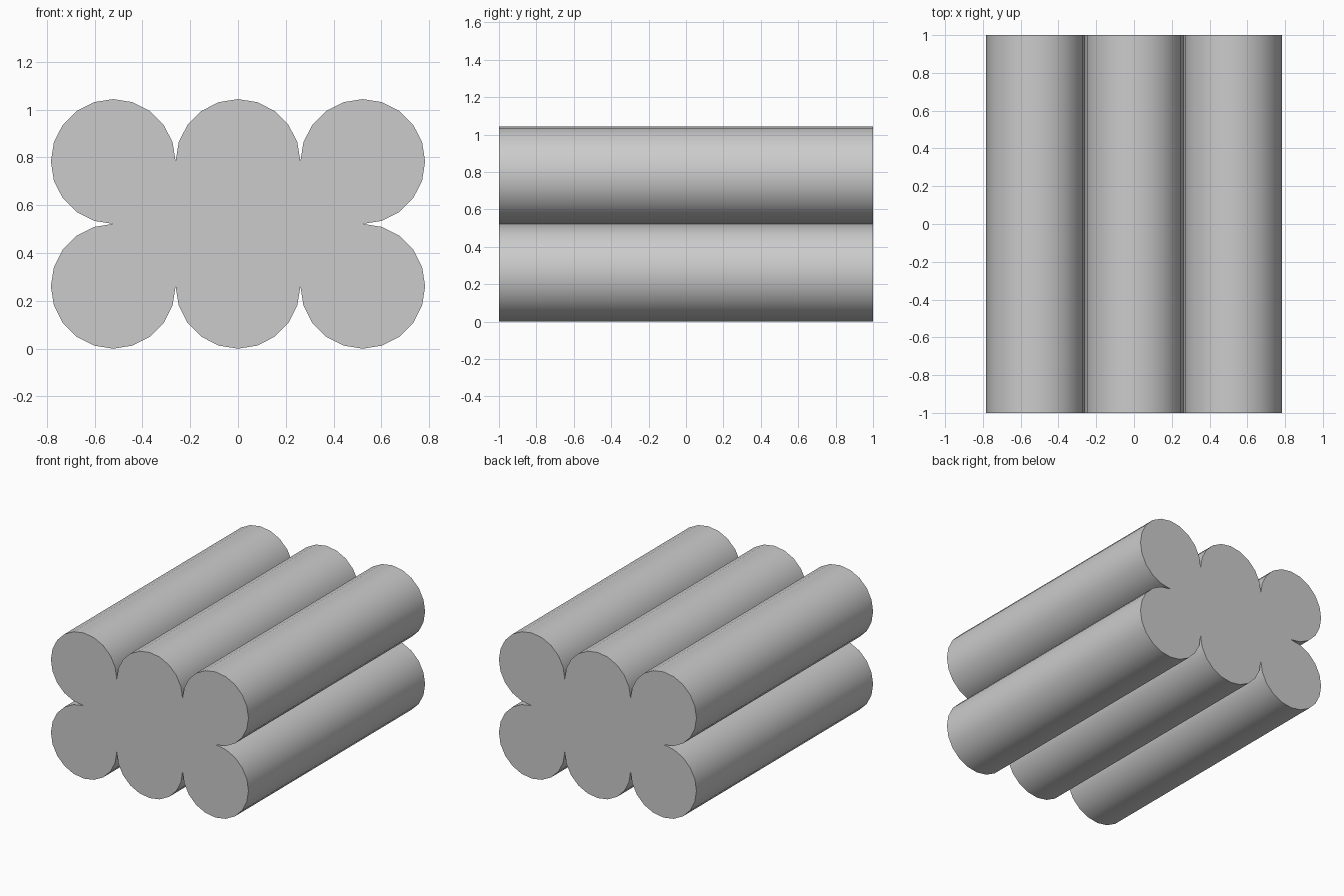
import bpy
import bmesh
from math import sin, cos, radians

# Remove the default cube
cube = bpy.data.objects.get("Cube")
if cube:
    bpy.data.objects.remove(cube, do_unlink=True)

R = 0.261        # tube radius
LENGTH = 2.0
STEP = 18        # degrees per facet, twenty sides per tube

grey = bpy.data.materials.new("plain grey")
grey.use_nodes = True
colour = (0.6, 0.6, 0.6, 1)
grey.diffuse_color = colour
grey.node_tree.nodes["Principled BSDF"].inputs["Base Color"].default_value = colour


def arc(cx, cz, start, end):
    """Points along an arc, leaving out the last one, shared with the next arc."""
    return [(cx + R * cos(radians(a)), cz + R * sin(radians(a)))
            for a in range(start, end, STEP)]


# Outline of six touching tubes, counter-clockwise from the lower left
low, high, side = R, 3 * R, 2 * R
outline = (arc(-side, low, 90, 360) + arc(0, low, 180, 360)
           + arc(side, low, 180, 450) + arc(side, high, 270, 540)
           + arc(0, high, 0, 180) + arc(-side, high, 0, 270))

# Extrude the outline from front to back
bm = bmesh.new()
front = bm.faces.new([bm.verts.new((x, -LENGTH / 2, z)) for x, z in outline])
back = bmesh.ops.extrude_face_region(bm, geom=[front], use_keep_orig=True)
bmesh.ops.translate(bm, vec=(0, LENGTH, 0),
                    verts=[v for v in back["geom"] if isinstance(v, bmesh.types.BMVert)])
bmesh.ops.recalc_face_normals(bm, faces=bm.faces)
mesh = bpy.data.meshes.new("tube_bundle")
bm.to_mesh(mesh)
bm.free()
mesh.materials.append(grey)
bundle = bpy.data.objects.new("tube_bundle", mesh)
bpy.context.collection.objects.link(bundle)

# Smooth tube walls with sharp ends and valleys
bpy.ops.object.select_all(action='DESELECT')
bundle.select_set(True)
bpy.context.view_layer.objects.active = bundle
bpy.ops.object.shade_smooth_by_angle(angle=radians(30))
